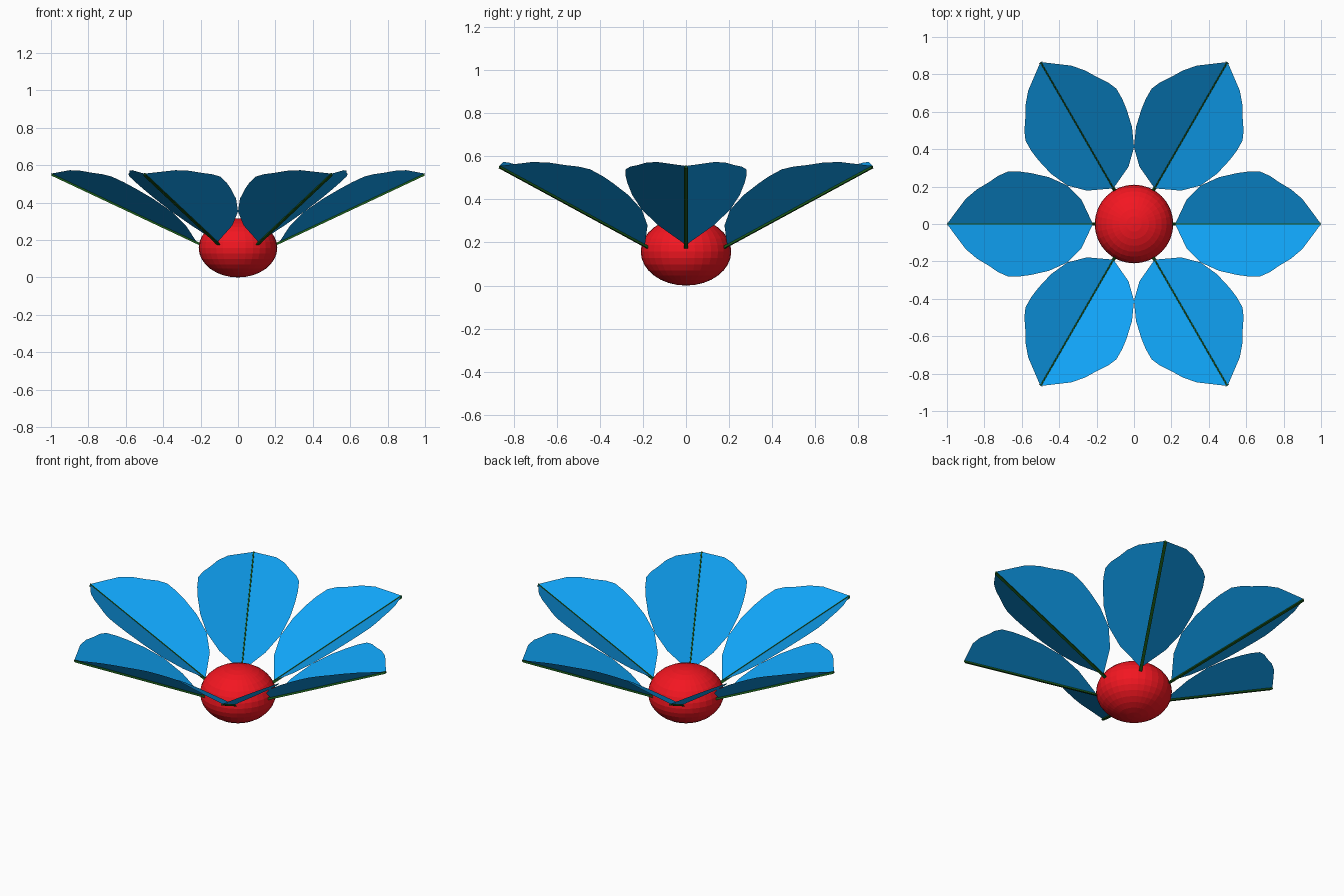
import bpy, bmesh, math
from mathutils import Vector

if "Cube" in bpy.data.objects:
    bpy.data.objects.remove(bpy.data.objects["Cube"])


def material(name, color):
    m = bpy.data.materials.new(name)
    m.diffuse_color = (*color, 1)
    m.use_nodes = True
    m.node_tree.nodes["Principled BSDF"].inputs["Base Color"].default_value = m.diffuse_color
    return m


blue = material("petal_blue", (0.005, 0.36, 0.9))
red = material("center_red", (0.9, 0.008, 0.015))
green = material("rib_green", (0.01, 0.1, 0.01))

# Flattened round flower centre
bpy.ops.mesh.primitive_uv_sphere_add(segments=32, ring_count=16, radius=1, location=(0, 0, 0.158))
center = bpy.context.object
center.name = "flower_center"
center.scale = (0.21, 0.21, 0.158)
center.data.materials.append(red)

# Petal half outline: distance from the axis, half width
OUTLINE = [(0.28, 0.128), (0.355, 0.205), (0.454, 0.25), (0.55, 0.272), (0.61, 0.28),
           (0.675, 0.28), (0.725, 0.258), (0.775, 0.224), (0.84, 0.185), (0.9, 0.134)]
BASE, TIP, FOLD = 0.22, 1.0, 0.49


def crease(r):
    return 0.188 + (r - BASE) * 0.47


def petal_mesh():
    # Two flat halves folded upward along the midrib
    bm = bmesh.new()
    base = bm.verts.new((BASE, 0, crease(BASE)))
    tip = bm.verts.new((TIP, 0, crease(TIP)))
    for side in (1, -1):
        edge = [bm.verts.new((r, side * w, crease(r) + FOLD * w)) for r, w in OUTLINE]
        loop = [tip] + edge[::-1] + [base]
        bm.faces.new(loop if side > 0 else loop[::-1])
    me = bpy.data.meshes.new("petal")
    bm.to_mesh(me)
    bm.free()
    me.materials.append(blue)
    return me


def rib_mesh():
    # Thin square rod just under the crease
    bm = bmesh.new()
    h = 0.009
    rings = []
    for r in (0.19, 0.998):
        z = crease(r) - 0.005
        rings.append([bm.verts.new((r, y, z + d)) for y, d in
                      ((h, -h * 0.5), (h * 0.3, h), (-h * 0.3, h), (-h, -h * 0.5))])
    a, b = rings
    for i in range(4):
        j = (i + 1) % 4
        bm.faces.new((a[i], a[j], b[j], b[i]))
    bm.faces.new(a[::-1])
    bm.faces.new(b)
    bmesh.ops.recalc_face_normals(bm, faces=bm.faces)
    me = bpy.data.meshes.new("petal_rib")
    bm.to_mesh(me)
    bm.free()
    me.materials.append(green)
    return me


# Six petals with ribs around the centre
for name, me in (("petal", petal_mesh()), ("petal_rib", rib_mesh())):
    for i in range(6):
        ob = bpy.data.objects.new(f"{name}_{i + 1}", me)
        ob.rotation_euler.z = math.radians(60 * i)
        bpy.context.collection.objects.link(ob)
